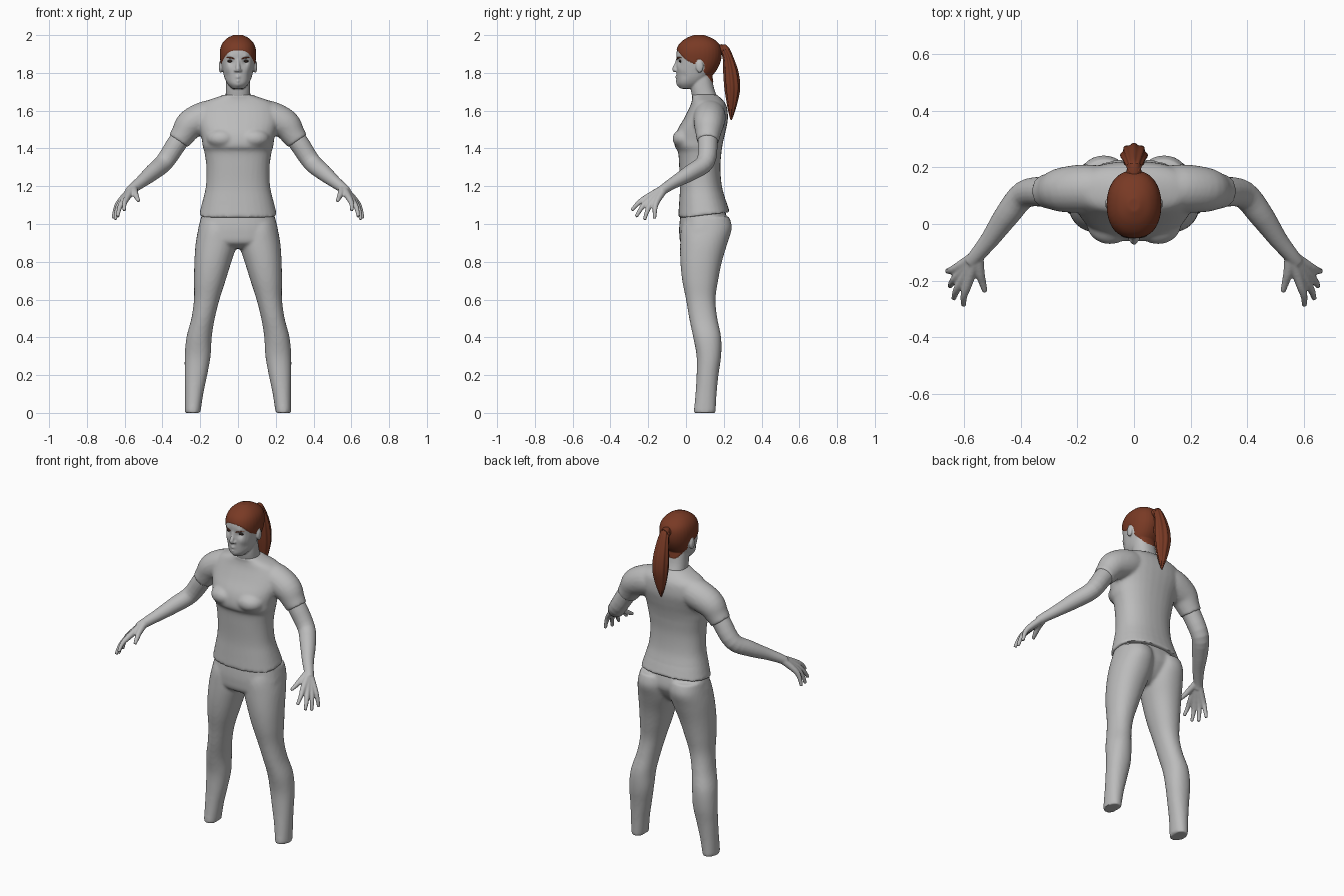
import bpy, bmesh, math
from mathutils import Vector, Matrix

cube = bpy.data.objects.get("Cube")
if cube:
    bpy.data.objects.remove(cube, do_unlink=True)


def material(name, rgb):
    m = bpy.data.materials.new(name)
    m.use_nodes = True
    m.diffuse_color = (*rgb, 1)
    for node in m.node_tree.nodes:
        if node.type == 'BSDF_PRINCIPLED':
            node.inputs["Base Color"].default_value = (*rgb, 1)
            node.inputs["Roughness"].default_value = 0.8
    return m


grey = material("plain grey", (0.5, 0.5, 0.5))
auburn = material("auburn hair", (0.19, 0.042, 0.018))
dark = material("dark eye", (0.03, 0.018, 0.014))


def spline(keys, steps=4):
    """Catmull-Rom through tuples of any length."""
    keys = [Vector(k) for k in keys]
    out = []
    for i in range(len(keys) - 1):
        b, c = keys[i], keys[i + 1]
        a, d = keys[max(i - 1, 0)], keys[min(i + 2, len(keys) - 1)]
        for k in range(steps):
            t = k / steps
            out.append(b + (c - a) * (t / 2) + (a * 2 - b * 5 + c * 4 - d) * (t * t / 2)
                       + (b * 3 - a - c * 3 + d) * (t ** 3 / 2))
    return out + [keys[-1]]


def skin_rings(bm, rings):
    rings = [[bm.verts.new(p) for p in ring] for ring in rings]
    n = len(rings[0])
    faces = [bm.faces.new((r[i], r[(i + 1) % n], q[(i + 1) % n], q[i]))
             for r, q in zip(rings, rings[1:]) for i in range(n)]
    faces += [bm.faces.new(rings[0]), bm.faces.new(rings[-1])]
    bmesh.ops.recalc_face_normals(bm, faces=faces)


def loft(bm, keys, s=1, power=2.3, ripple=0, n=32):
    """Level rings given as (x low, x high, y front, y back, z)."""
    def bulge(v):
        return math.copysign(abs(v) ** (2 / power), v)
    rings = []
    for x0, x1, y0, y1, z in spline(keys):
        ring = []
        for i in range(n):
            a = math.tau * i / n
            k = 1 + ripple * math.cos(8 * a)
            ring.append((s * ((x0 + x1) / 2 + k * (x1 - x0) / 2 * bulge(math.cos(a))),
                         (y0 + y1) / 2 + k * (y1 - y0) / 2 * bulge(math.sin(a)), z))
        rings.append(ring)
    skin_rings(bm, rings)


def centred(keys):
    return [(-w, w, y0, y1, z) for z, w, y0, y1 in keys]


def tube(bm, keys, s=1, n=20):
    """Round limb through (x, y, z, radius)."""
    pts = spline(keys)
    rings = []
    for i, p in enumerate(pts):
        t = (pts[min(i + 1, len(pts) - 1)] - pts[max(i - 1, 0)]).xyz.normalized()
        u = t.cross(Vector((1, 1, 1))).normalized()
        v = t.cross(u)
        ring = [p.xyz + (u * math.cos(math.tau * k / n) + v * math.sin(math.tau * k / n)) * p.w
                for k in range(n)]
        rings.append([(s * q.x, q.y, q.z) for q in ring])
    skin_rings(bm, rings)


def ball(bm, centre, radii):
    bmesh.ops.create_uvsphere(bm, u_segments=24, v_segments=14, radius=1,
                              matrix=Matrix.Translation(centre) @ Matrix.Diagonal((*radii, 1)))


def finish(bm, name, mats, voxel=0, smooth=4):
    """Make the object; a voxel size fuses its pieces into one surface."""
    me = bpy.data.meshes.new(name)
    bm.to_mesh(me)
    bm.free()
    ob = bpy.data.objects.new(name, me)
    bpy.context.scene.collection.objects.link(ob)
    if voxel:
        fuse = ob.modifiers.new("fuse", 'REMESH')
        fuse.mode = 'VOXEL'
        fuse.voxel_size = voxel
        soften = ob.modifiers.new("soften", 'SMOOTH')
        soften.factor = 0.5
        soften.iterations = smooth
        deps = bpy.context.evaluated_depsgraph_get()
        deps.update()
        me = bpy.data.meshes.new_from_object(ob.evaluated_get(deps))
        ob.modifiers.clear()
        ob.data = me
    me.materials.clear()
    for m in mats:
        me.materials.append(m)
    me.shade_smooth()
    me.set_sharp_from_angle(angle=math.radians(55))
    return ob


SIDES = (1, -1)

# Shirt: trunk, bust and short sleeves
bm = bmesh.new()
loft(bm, centred([(1.035, .207, -.042, .232), (1.12, .188, -.036, .212), (1.2, .17, -.032, .19),
                  (1.3, .167, -.036, .182), (1.38, .178, -.042, .188), (1.41, .187, -.06, .192),
                  (1.45, .192, -.06, .2), (1.5, .205, -.045, .212), (1.56, .22, -.01, .222),
                  (1.62, .205, .02, .216), (1.65, .17, .03, .2), (1.67, .115, .033, .18),
                  (1.685, .072, .027, .165)]))
for s in SIDES:
    ball(bm, (s * .085, 0, 1.452), (.082, .072, .055))
    tube(bm, [(.09, .12, 1.58, .082), (.17, .125, 1.565, .086), (.25, .121, 1.528, .08),
              (.29, .117, 1.475, .066), (.316, .115, 1.438, .059)], s)
shirt = finish(bm, "shirt", [grey], .009, 5)
for v in shirt.data.vertices:  # hem rises towards the back
    v.co.z += .12 * max(v.co.y, 0) * min(max((1.13 - v.co.z) / .09, 0), 1)

# Trousers: hips and two legs, cut off flat at the ankle
bm = bmesh.new()
loft(bm, centred([(1.08, .18, -.025, .205), (1.0, .205, -.035, .222), (.95, .212, -.036, .205),
                  (.9, .19, -.028, .17), (.87, .1, .02, .13)]))
for s in SIDES:
    loft(bm, [(.01, .195, 0, .228, 1.04), (.004, .209, -.025, .243, .98),
              (.004, .224, -.031, .22, .9), (.035, .231, -.03, .19, .8),
              (.066, .233, -.02, .17, .7), (.098, .233, 0, .156, .6),
              (.123, .247, .017, .166, .5), (.139, .273, .038, .186, .4),
              (.145, .282, .056, .186, .3), (.163, .282, .056, .172, .2),
              (.184, .281, .05, .162, .1), (.199, .281, .04, .157, 0)], s, 2.15)
finish(bm, "trousers", [grey], .009, 5)

# Bare arms with hands; every finger starts at the wrist so that they form the palm
FINGERS = {
    "index": ((.588, -.213, 1.137), (.602, -.288, 1.072)),
    "middle": ((.607, -.2, 1.122), (.637, -.264, 1.038)),
    "ring": ((.62, -.18, 1.114), (.65, -.22, 1.022)),
    "little": ((.626, -.155, 1.118), (.66, -.166, 1.028)),
}
for s, side in zip(SIDES, ("left", "right")):
    bm = bmesh.new()
    tube(bm, [(.27, .118, 1.49, .05), (.316, .115, 1.438, .053), (.388, .104, 1.33, .049),
              (.45, .03, 1.275, .044), (.51, -.055, 1.225, .033), (.555, -.11, 1.19, .027),
              (.575, -.135, 1.17, .026)], s)
    for knuckle, tip in FINGERS.values():
        k, t = Vector(knuckle), Vector(tip)
        bend = (k + t) / 2 + Vector((.006, -.004, .004))
        tube(bm, [(.556, -.112, 1.19, .022), (*k, .0165), (*bend, .0125), (*t, .009)], s)
    tube(bm, [(.553, -.115, 1.188, .022), (.545, -.17, 1.163, .017),
              (.536, -.205, 1.142, .0135), (.526, -.24, 1.122, .009)], s)
    finish(bm, side + "_arm", [grey], .005, 3)

# Head: neck, skull, nose and ears
bm = bmesh.new()
loft(bm, centred([(1.6, .085, .03, .19), (1.66, .068, .034, .17), (1.72, .064, .025, .148),
                  (1.79, .062, .03, .135)]))
loft(bm, centred([(1.716, .03, -.028, .05), (1.74, .054, -.045, .09), (1.77, .07, -.048, .12),
                  (1.81, .081, -.05, .155), (1.86, .09, -.05, .18), (1.91, .093, -.05, .186),
                  (1.95, .083, -.034, .174), (1.98, .057, .002, .138), (1.998, .02, .045, .09)]),
     power=2.2)
tube(bm, [(0, -.042, 1.88, .009), (0, -.05, 1.85, .009), (0, -.06, 1.822, .013),
          (0, -.053, 1.808, .012)])
for s in SIDES:
    ball(bm, (s * .012, -.05, 1.813), (.01, .012, .008))
    ball(bm, (s * .092, .072, 1.833), (.01, .02, .033))
head = finish(bm, "head", [grey, auburn], .0045, 4)

# Sculpted sockets, brow, cheeks, lips and chin: (centre, reach, push along y)
DABS = [((.04, -.04, 1.86), .017, .012), ((.04, -.04, 1.886), .014, -.004),
        ((.05, -.03, 1.82), .02, -.004), ((0, -.05, 1.777), .011, -.008),
        ((0, -.05, 1.767), .004, .005), ((0, -.05, 1.757), .009, -.007),
        ((0, -.045, 1.735), .016, -.006), ((.06, -.01, 1.785), .02, .006)]
for v in head.data.vertices:
    if v.co.y < .03:
        here = Vector((abs(v.co.x), v.co.y, v.co.z))
        v.co.y += sum(push * math.exp(-((here - Vector(c)).length / reach) ** 2)
                      for c, reach, push in DABS)

# Hair: scalp above a hairline that drops from forehead to nape, raised a little
HAIRLINE = [(-.06, 1.935), (-.025, 1.895), (.0, 1.868), (.05, 1.845), (.09, 1.81), (.14, 1.748)]


def is_hair(p):
    line = HAIRLINE[0][1]
    for (ya, za), (yb, zb) in zip(HAIRLINE, HAIRLINE[1:]):
        if p.y > ya:
            line = za + (zb - za) * min((p.y - ya) / (yb - ya), 1)
    ear = ((p.y - .072) / .025) ** 2 + ((p.z - 1.833) / .037) ** 2 < 1 and abs(p.x) > .07
    return p.z > line and not ear


bm = bmesh.new()
bm.from_mesh(head.data)
for f in bm.faces:
    f.material_index = int(is_hair(f.calc_center_median()))
bm.normal_update()
raised = [(v, v.normal.copy()) for v in bm.verts if all(f.material_index for f in v.link_faces)]
for v, normal in raised:
    v.co += normal * .0035
bm.to_mesh(head.data)
bm.free()

# Ponytail with rippled strands, tied at the back of the head
bm = bmesh.new()
loft(bm, centred([(1.948, .012, .17, .195), (1.938, .022, .17, .222), (1.88, .034, .196, .25),
                  (1.8, .044, .2, .276), (1.72, .045, .206, .284), (1.65, .035, .216, .272),
                  (1.59, .018, .226, .256), (1.55, .003, .236, .242)]), power=2, ripple=.08, n=48)
finish(bm, "ponytail", [auburn])
bm = bmesh.new()
tube(bm, [(0, .165, 1.918, .032), (0, .19, 1.926, .026), (0, .212, 1.925, .024)])
finish(bm, "hair_tie", [auburn])

# Eyes and eyebrows
for s, side in zip(SIDES, ("left", "right")):
    bm = bmesh.new()
    ball(bm, (s * .04, -.026, 1.862), (.016, .011, .007))
    finish(bm, side + "_eye", [dark])
    bm = bmesh.new()
    tube(bm, [(.018, -.048, 1.873, .003), (.04, -.041, 1.881, .004), (.062, -.024, 1.88, .002)], s)
    finish(bm, side + "_eyebrow", [auburn])
